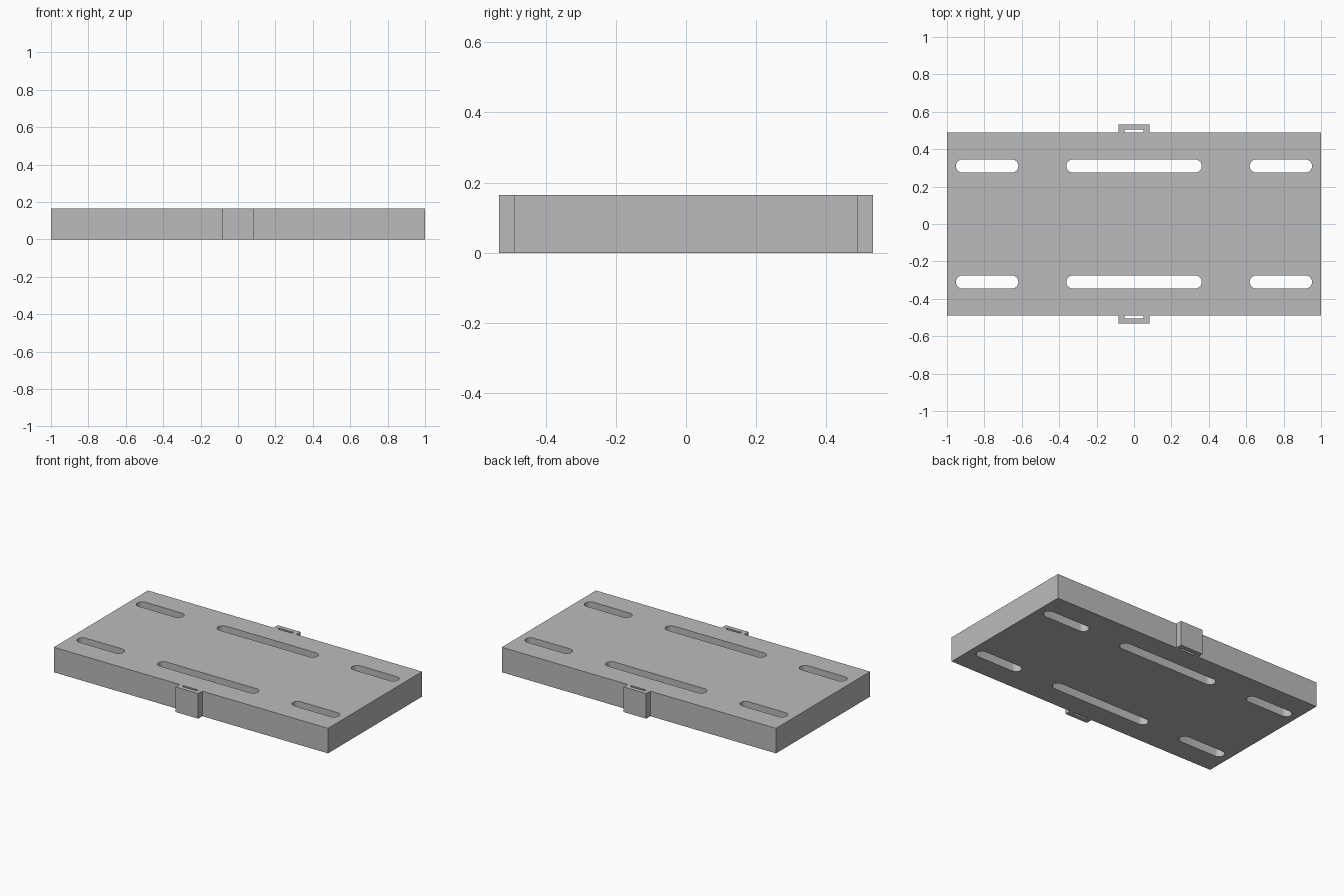
import bpy, bmesh
from math import pi, cos, sin, radians

cube = bpy.data.objects.get("Cube")
if cube:
    bpy.data.objects.remove(cube)

HEIGHT = 0.165
HALF_DEPTH = 0.49

grey = bpy.data.materials.new("light_grey")
grey.use_nodes = True
colour = (0.5, 0.5, 0.5, 1)
grey.diffuse_color = colour
grey.node_tree.nodes["Principled BSDF"].inputs["Base Color"].default_value = colour


def rectangle(w, d):
    return [(-w, -d), (w, -d), (w, d), (-w, d)]


def slot(x, y, half_length, radius=0.035, steps=12):
    """Rounded slot outline centred on x, y."""
    points = []
    for side in (1, -1):
        for i in range(steps + 1):
            a = -pi / 2 + pi * i / steps
            points.append((x + side * (half_length - radius + radius * cos(a)),
                           y + side * radius * sin(a)))
    return points


def extruded(name, outlines):
    """Solid of full height from an outer outline and any holes in it."""
    curve = bpy.data.curves.new(name + "_profile", 'CURVE')
    curve.dimensions = '2D'
    curve.fill_mode = 'BOTH'
    curve.extrude = HEIGHT / 2
    for outline in outlines:
        spline = curve.splines.new('POLY')
        spline.points.add(len(outline) - 1)
        for point, (x, y) in zip(spline.points, outline):
            point.co = (x, y, 0, 1)
        spline.use_cyclic_u = True
    helper = bpy.data.objects.new(name + "_profile", curve)
    bpy.context.collection.objects.link(helper)
    bpy.context.view_layer.update()
    graph = bpy.context.evaluated_depsgraph_get()
    mesh = bpy.data.meshes.new_from_object(helper.evaluated_get(graph))
    bpy.data.objects.remove(helper)

    # Weld the caps to the walls and stand the solid on the ground
    bm = bmesh.new()
    bm.from_mesh(mesh)
    bmesh.ops.remove_doubles(bm, verts=bm.verts, dist=0.0001)
    bmesh.ops.translate(bm, verts=bm.verts, vec=(0, 0, HEIGHT / 2))
    bmesh.ops.recalc_face_normals(bm, faces=bm.faces)
    bm.to_mesh(mesh)
    bm.free()
    mesh.name = name
    mesh.materials.clear()
    mesh.materials.append(grey)
    obj = bpy.data.objects.new(name, mesh)
    bpy.context.collection.objects.link(obj)
    bpy.ops.object.select_all(action='DESELECT')
    obj.select_set(True)
    bpy.context.view_layer.objects.active = obj
    bpy.ops.object.shade_smooth_by_angle(angle=radians(30))
    return obj


# Plate with two rows of three through slots
slots = [slot(x, y, half) for y in (-0.31, 0.31)
         for x, half in ((-0.785, 0.167), (0, 0.362), (0.785, 0.167))]
extruded("slotted_plate", [rectangle(1, HALF_DEPTH)] + slots)

# Strap loops standing off the front and back edges
OUTER, INNER, GAP, REACH = 0.083, 0.052, 0.505, 0.533
for name, s in (("front_loop", -1), ("back_loop", 1)):
    half = [(INNER, GAP), (INNER, HALF_DEPTH), (OUTER, HALF_DEPTH), (OUTER, REACH)]
    outline = half + [(-x, y) for x, y in reversed(half)]
    extruded(name, [[(x, s * y) for x, y in outline]])
